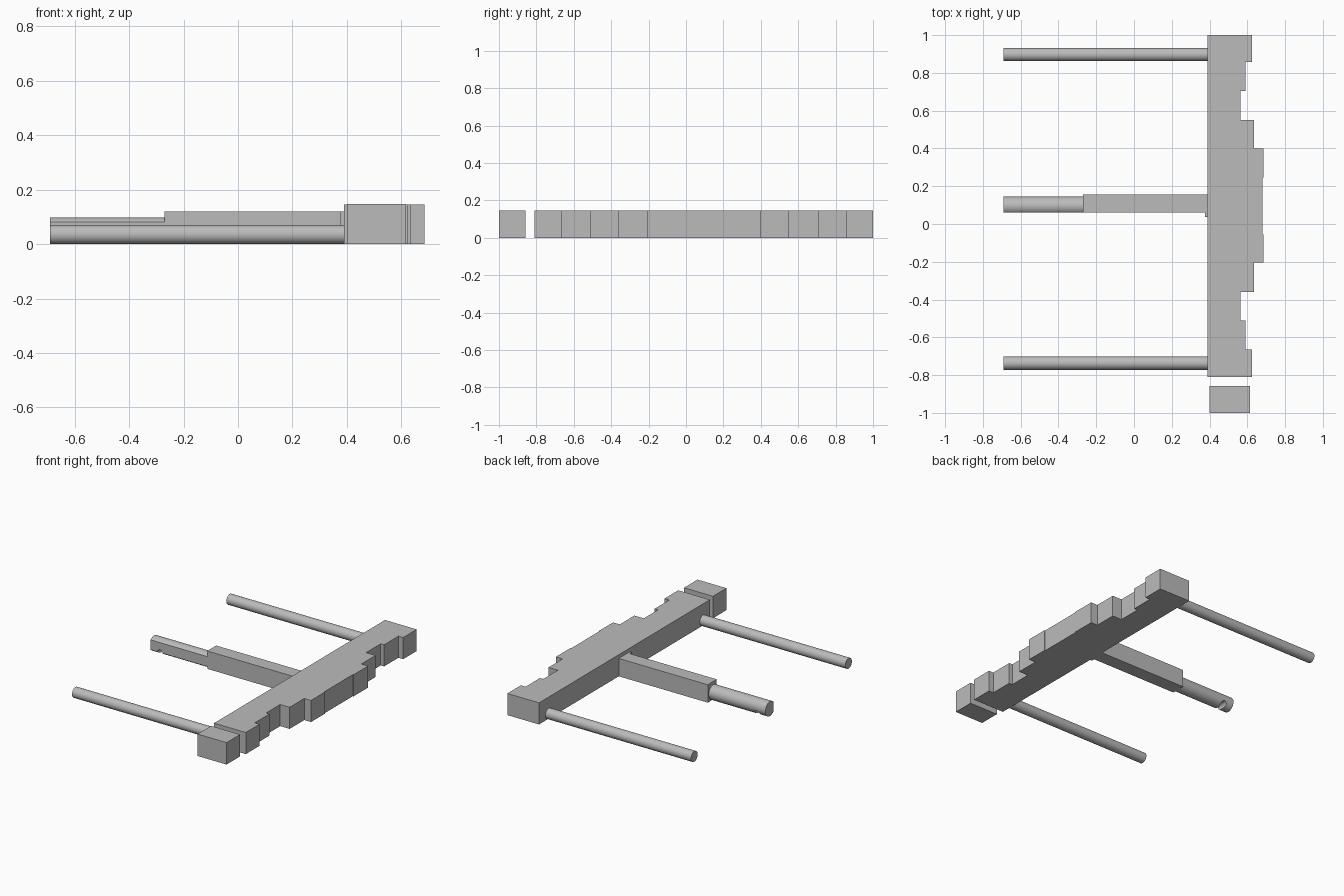
import bpy, bmesh, math

if "Cube" in bpy.data.objects:
    bpy.data.objects.remove(bpy.data.objects["Cube"])

grey = bpy.data.materials.new("grey")
grey.diffuse_color = (0.5, 0.5, 0.5, 1)
grey.use_nodes = True
grey.node_tree.nodes["Principled BSDF"].inputs["Base Color"].default_value = grey.diffuse_color


def finish(name, bm):
    bmesh.ops.recalc_face_normals(bm, faces=bm.faces)
    me = bpy.data.meshes.new(name)
    bm.to_mesh(me)
    bm.free()
    me.materials.append(grey)
    ob = bpy.data.objects.new(name, me)
    bpy.context.collection.objects.link(ob)
    return ob


def prism(name, pts, place, axis):
    """Extrude a closed outline; place maps 2D points to 3D."""
    bm = bmesh.new()
    f = bm.faces.new([bm.verts.new(place(a, b)) for a, b in pts])
    r = bmesh.ops.extrude_face_region(bm, geom=[f])
    bmesh.ops.translate(bm, vec=axis, verts=[v for v in r["geom"] if isinstance(v, bmesh.types.BMVert)])
    return finish(name, bm)


def box(name, x0, x1, y0, y1, z1):
    return prism(name, [(x0, y0), (x1, y0), (x1, y1), (x0, y1)],
                 lambda a, b: (a, b, 0), (0, 0, z1))


def circle(cy, cz, r, n=48):
    return [(cy + r * math.cos(2 * math.pi * i / n), cz + r * math.sin(2 * math.pi * i / n))
            for i in range(n)]


def smooth(ob):
    bpy.ops.object.select_all(action='DESELECT')
    ob.select_set(True)
    bpy.context.view_layer.objects.active = ob
    bpy.ops.object.shade_smooth_by_angle(angle=math.radians(25))


# Stepped main body: (lower y, upper y, outer x) for each step, front to back
steps = [(-0.81, -0.665, 0.625), (-0.665, -0.51, 0.59), (-0.51, -0.36, 0.565),
         (-0.36, -0.205, 0.635), (-0.205, -0.055, 0.685), (-0.055, 0.245, 0.68),
         (0.245, 0.40, 0.685), (0.40, 0.55, 0.635), (0.55, 0.705, 0.565),
         (0.705, 0.857, 0.59), (0.857, 1.0, 0.625)]
outline = [(0.39, -0.81)]
for y0, y1, x in steps:
    outline += [(x, y0), (x, y1)]
outline.append((0.39, 1.0))
prism("stepped_body", outline, lambda a, b: (a, b, 0), (0, 0, 0.145))

# Loose end block
box("end_block", 0.40, 0.615, -1.0, -0.857, 0.147)

# Two guide rods
for name, y in (("front_rod", -0.737), ("back_rod", 0.897)):
    smooth(prism(name, circle(y, 0.035, 0.035), lambda a, b: (-0.69, a, b), (1.085, 0, 0)))

# Square middle bar with a small collar at the body
box("middle_bar", -0.27, 0.392, 0.06, 0.155, 0.12)
box("bar_collar", 0.375, 0.392, 0.037, 0.062, 0.12)

# Round shaft with one flat side
shaft_pts = [p for p in circle(0.096, 0.049, 0.049, 64) if p[0] > 0.061]
h = math.sqrt(0.049 ** 2 - 0.036 ** 2)
i = max(range(len(shaft_pts) - 1), key=lambda k: math.dist(shaft_pts[k], shaft_pts[k + 1]))
shaft_pts[i + 1:i + 1] = [(0.06, 0.049 + h), (0.06, 0.049 - h)]
shaft = prism("middle_shaft", shaft_pts, lambda a, b: (-0.69, a, b), (0.425, 0, 0))

# Cross notch in the underside of the shaft
cutter = prism("notch_cutter", circle(-0.62, 0.014, 0.02, 24), lambda a, b: (a, 0.0, b), (0, 0.2, 0))
cutter.hide_render = True
cutter.hide_viewport = True
cut = shaft.modifiers.new("notch", 'BOOLEAN')
cut.operation = 'DIFFERENCE'
cut.solver = 'EXACT'
cut.object = cutter
smooth(shaft)
